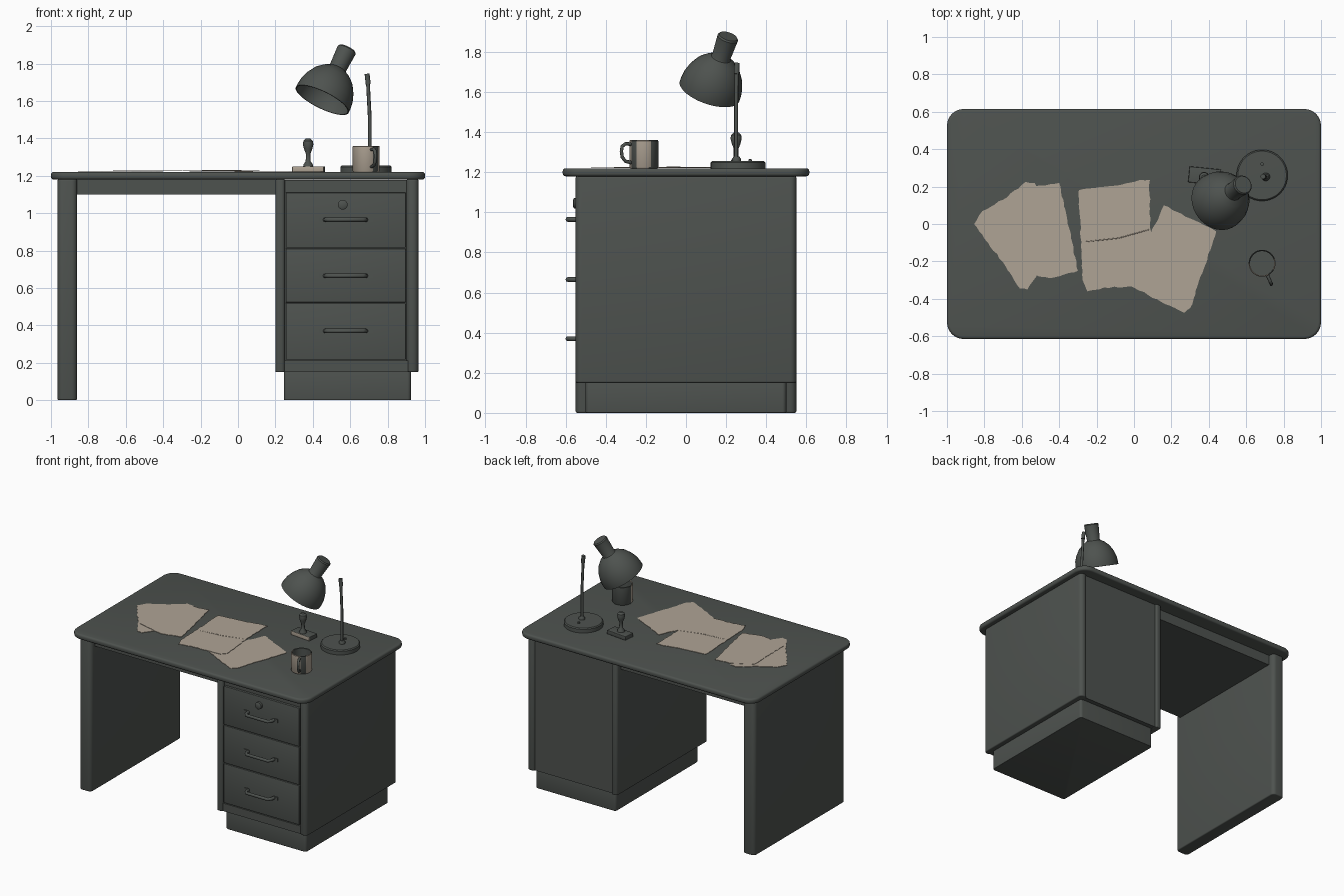
import bpy, bmesh, math, random
from mathutils import Vector, Matrix

if "Cube" in bpy.data.objects:
    bpy.data.objects.remove(bpy.data.objects["Cube"])

random.seed(4)


def material(name, rgb):
    m = bpy.data.materials.new(name)
    m.diffuse_color = (*rgb, 1)
    m.use_nodes = True
    m.node_tree.nodes["Principled BSDF"].inputs["Base Color"].default_value = m.diffuse_color
    return m


STEEL = material("grey green", (0.076, 0.085, 0.078))
CREAM = material("cream paper", (0.43, 0.37, 0.30))


def finish(bm, name, mat=STEEL, smooth=True):
    bmesh.ops.recalc_face_normals(bm, faces=bm.faces)
    me = bpy.data.meshes.new(name)
    bm.to_mesh(me)
    bm.free()
    ob = bpy.data.objects.new(name, me)
    bpy.context.collection.objects.link(ob)
    me.materials.append(mat)
    if smooth:
        bpy.ops.object.select_all(action='DESELECT')
        ob.select_set(True)
        bpy.context.view_layer.objects.active = ob
        bpy.ops.object.shade_smooth_by_angle(angle=math.radians(35))
    return ob


def box(name, x, y, z, corner=0, edge=0, turn=0, mat=STEEL):
    """Box from ranges; corner rounds the upright edges, edge rounds the rest."""
    bm = bmesh.new()
    bmesh.ops.create_cube(bm, size=1)
    size = (x[1] - x[0], y[1] - y[0], z[1] - z[0])
    bmesh.ops.scale(bm, vec=size, verts=bm.verts)
    if corner:
        upright = [e for e in bm.edges
                   if abs(e.verts[0].co.z - e.verts[1].co.z) > 1e-4]
        bmesh.ops.bevel(bm, geom=upright, offset=corner, segments=6,
                        profile=0.5, affect='EDGES')
    if edge:
        sharp = [e for e in bm.edges if e.calc_face_angle(0) > 0.6]
        bmesh.ops.bevel(bm, geom=sharp, offset=edge, segments=3,
                        profile=0.5, affect='EDGES')
    mid = Vector((sum(x) / 2, sum(y) / 2, sum(z) / 2))
    bm.transform(Matrix.Translation(mid) @ Matrix.Rotation(turn, 4, 'Z'))
    return finish(bm, name, mat)


def lathe(name, profile, origin, axis=(0, 0, 1), steps=40, mat=STEEL):
    """Turn (radius, height) points around an axis."""
    bm = bmesh.new()
    vs = [bm.verts.new((r, 0, h)) for r, h in profile]
    es = [bm.edges.new(p) for p in zip(vs, vs[1:])]
    bmesh.ops.spin(bm, geom=vs + es, cent=(0, 0, 0), axis=(0, 0, 1),
                   angle=math.tau, steps=steps, use_duplicate=False)
    bmesh.ops.remove_doubles(bm, verts=bm.verts, dist=1e-4)
    rot = Vector((0, 0, 1)).rotation_difference(Vector(axis)).to_matrix().to_4x4()
    bm.transform(Matrix.Translation(origin) @ rot)
    return finish(bm, name, mat)


def tube(name, pts, radius, mat=STEEL):
    cu = bpy.data.curves.new(name, 'CURVE')
    cu.dimensions = '3D'
    cu.bevel_depth = radius
    cu.bevel_resolution = 2
    cu.use_fill_caps = True
    sp = cu.splines.new('POLY')
    sp.points.add(len(pts) - 1)
    for p, co in zip(sp.points, pts):
        p.co = (*co, 1)
    ob = bpy.data.objects.new(name, cu)
    bpy.context.collection.objects.link(ob)
    cu.materials.append(mat)
    bpy.ops.object.select_all(action='DESELECT')
    ob.select_set(True)
    bpy.context.view_layer.objects.active = ob
    bpy.ops.object.convert(target='MESH')
    bpy.ops.object.shade_smooth_by_angle(angle=math.radians(50))


# Desk body
box("desktop", (-1, 1), (-.615, .615), (1.18, 1.22), corner=.09, edge=.014)
box("left_leg_panel", (-.965, -.86), (-.55, .55), (0, 1.18), corner=.03, edge=.008)
box("under_top_tray", (-.87, .21), (-.5, .5), (1.1, 1.181))
box("pedestal_inner_side", (.2, .252), (-.55, .55), (.15, 1.18), corner=.02, edge=.006)
box("pedestal_outer_side", (.9, .965), (-.55, .55), (.15, 1.18), corner=.03, edge=.008)
box("pedestal_core", (.23, .93), (-.522, .535), (.152, 1.178))
box("pedestal_bottom_rail", (.245, .91), (-.54, -.5), (.152, .212))
box("plinth", (.245, .925), (-.5, .5), (0, .16), corner=.02, edge=.004)

# Drawers with pulls
for i, (z0, z1, zh) in enumerate([(.217, .517, .37), (.523, .81, .665), (.816, 1.11, .965)]):
    box(f"drawer_front_{i}", (.256, .897), (-.54, -.51), (z0, z1), edge=.003)
    tube(f"drawer_pull_{i}", [(.465, -.535, zh), (.47, -.57, zh), (.485, -.59, zh),
                              (.665, -.59, zh), (.68, -.57, zh), (.685, -.535, zh)], .012)
    for x in (.45, .70):
        box(f"pull_plate_{i}", (x - .018, x + .018), (-.546, -.535), (zh - .012, zh + .012))
lathe("drawer_lock", [(0, 0), (.026, 0), (.026, .02), (.018, .025), (0, .025)],
      (.56, -.538, 1.045), (0, -1, 0), 24)

# Desk lamp
lathe("lamp_base", [(0, 0), (.137, 0), (.137, .028), (.13, .035), (0, .036)],
      (.685, .26, 1.22))
lathe("lamp_socket", [(.022, 0), (.022, .012), (.014, .025), (0, .025)], (.705, .252, 1.254), steps=20)
lathe("lamp_switch", [(.009, 0), (.009, .01), (0, .012)], (.685, .32, 1.254), steps=12)
tube("lamp_pole", [(.705, .25, 1.25), (.705, .25, 1.5), (.695, .252, 1.69)], .010)
tube("lamp_pole_joint", [(.696, .252, 1.69), (.69, .254, 1.745)], .014)
outer = [(.157, 0), (.157, .02), (.152, .06), (.138, .10), (.112, .145),
         (.08, .175), (.05, .193), (.047, .20), (.053, .31), (.047, .318), (0, .318)]
inner = [(0, .178), (.075, .165), (.107, .138), (.132, .097), (.146, .058), (.151, .02), (.151, 0)]
lathe("lamp_shade", inner + outer, (.45, .118, 1.605), (.13, .09, .265))

# Rubber stamp
stamp = box("stamp_block", (.293, .463), (.215, .3), (1.22, 1.25), edge=.004, turn=-.1)
stamp.data.materials.append(CREAM)
for p in stamp.data.polygons:
    p.material_index = int(p.normal.y < -.6)
lathe("stamp_handle", [(.027, 0), (.025, .012), (.013, .03), (.012, .07), (.022, .095),
                       (.028, .12), (.025, .138), (.013, .15), (0, .152)],
      (.375, .25, 1.248), steps=20)

# Mug with patchy enamel
C = Vector((.685, -.21, 1.22))
mug = lathe("mug", [(0, .0), (.068, 0), (.072, .006), (.072, .136), (.069, .14),
                    (.065, .136), (.065, .01), (0, .01)], C, steps=36)
mug.data.materials.append(CREAM)
for p in mug.data.polygons:
    d = p.center - C
    a = math.degrees(math.atan2(d.y, d.x))
    p.material_index = int(d.xy.length > .066 and (-175 < a < -62 or -32 < a < 25))
out = Vector((.4, -.9, 0)).normalized()
tube("mug_handle", [C + out * r + Vector((0, 0, z)) for r, z in
                    [(.068, .12), (.10, .122), (.118, .11), (.123, .085),
                     (.118, .055), (.10, .035), (.068, .028)]], .009)


# Loose papers with slightly ragged outlines
def paper(name, pts, z):
    bm = bmesh.new()
    ring = []
    for a, b in zip(pts, pts[1:] + pts[:1]):
        a, b = Vector((*a, z)), Vector((*b, z))
        n = max(2, int((b - a).length / .025))
        for i in range(n):
            j = .004 if i else 0
            ring.append(bm.verts.new(a.lerp(b, i / n) + Vector(
                (random.uniform(-j, j), random.uniform(-j, j), 0))))
    f = bm.faces.new(ring)
    f.normal_update()
    top = bmesh.ops.extrude_face_region(bm, geom=[f])
    bmesh.ops.translate(bm, vec=(0, 0, .003),
                        verts=[v for v in top['geom'] if isinstance(v, bmesh.types.BMVert)])
    bmesh.ops.triangulate(bm, faces=bm.faces)
    return finish(bm, name, CREAM, False)


paper("left_paper_lower", [(-.855, 0), (-.81, .07), (-.70, .13), (-.58, .225), (-.53, .22),
                           (-.40, -.1), (-.57, -.35), (-.61, -.345), (-.69, -.22)], 1.2205)
paper("left_paper_upper", [(-.665, .12), (-.53, .20), (-.40, .22), (-.30, -.25),
                           (-.45, -.29), (-.66, -.24)], 1.2245)
paper("right_paper", [(.16, .10), (.30, .03), (.44, -.04), (.30, -.45), (.27, -.475),
                      (.17, -.43), (-.02, -.33), (.09, -.05)], 1.2205)
paper("middle_paper", [(-.295, .18), (-.1, .205), (.03, .235), (.085, .235), (.085, .0),
                       (.115, -.29), (.08, -.33), (-.16, -.34), (-.25, -.36), (-.275, -.3)], 1.2245)
tube("middle_paper_fold", [(-.26, -.095, 1.226), (-.08, -.075, 1.227), (.08, -.03, 1.226)],
     .003, CREAM)
